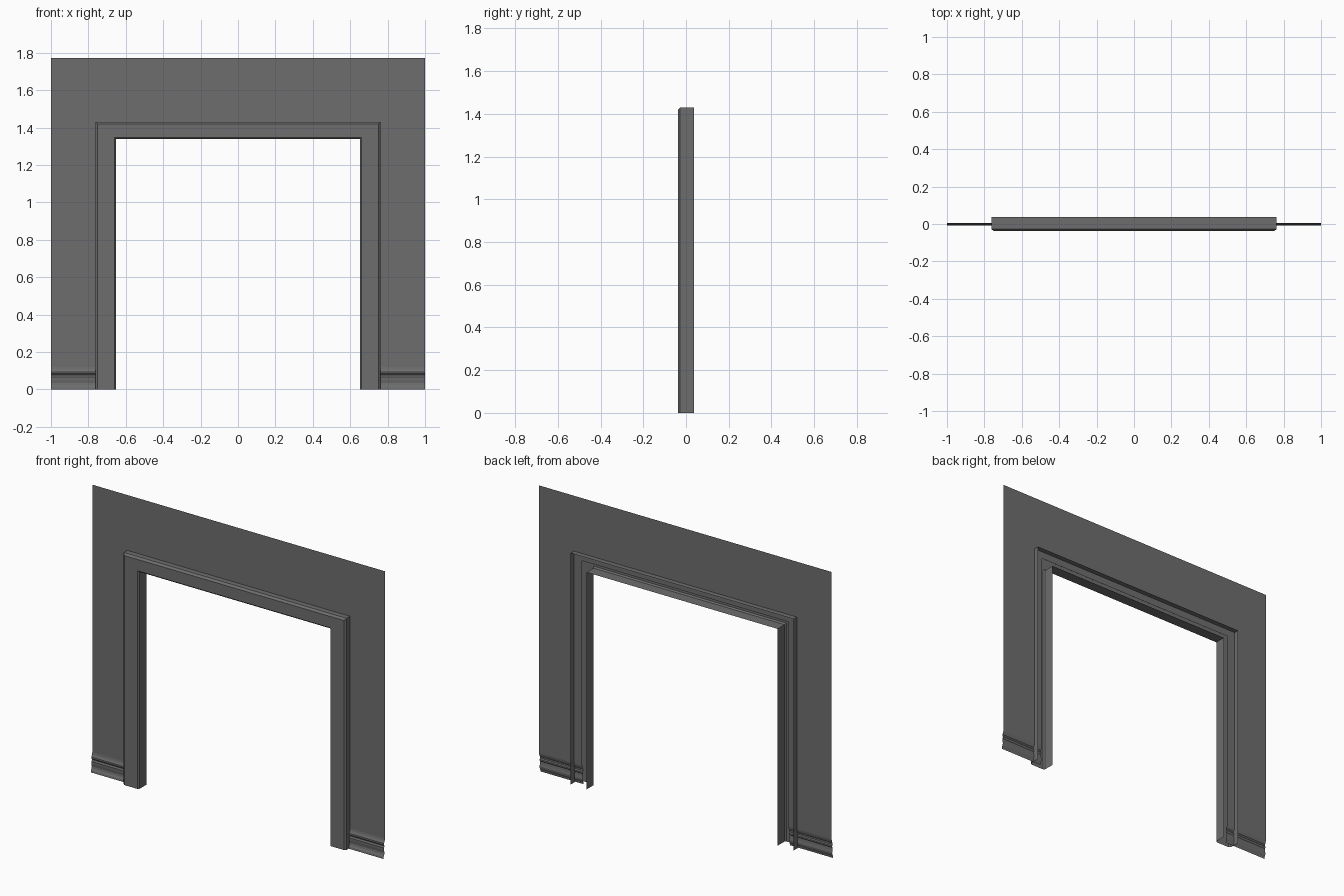
import bpy

if "Cube" in bpy.data.objects:
    bpy.data.objects.remove(bpy.data.objects["Cube"])

# One grey for the whole doorway
grey = bpy.data.materials.new("dark_grey")
grey.diffuse_color = (0.155, 0.155, 0.155, 1)
grey.use_nodes = True
grey.node_tree.nodes["Principled BSDF"].inputs["Base Color"].default_value = grey.diffuse_color


def make_object(name, verts, faces):
    mesh = bpy.data.meshes.new(name)
    mesh.from_pydata(verts, [], faces)
    mesh.materials.append(grey)
    ob = bpy.data.objects.new(name, mesh)
    bpy.context.collection.objects.link(ob)
    return ob


def sweep_arch(name, profile):
    """Sweep (half width, top height, depth) points up, across and down the opening."""
    verts, faces = [], []
    for w, h, y in profile:
        verts += [(-w, y, 0), (-w, y, h), (w, y, h), (w, y, 0)]
    for i in range(len(profile) - 1):
        a, b = i * 4, i * 4 + 4
        for k in range(3):
            faces.append((a + k, b + k, b + k + 1, a + k + 1)[::-1])
    ob = make_object(name, verts, faces)
    for p in ob.data.polygons:
        p.use_smooth = False
    return ob


WALL_Y = 0.006
SKIRT_TOP = 0.12

# Door frame: open-backed channel with bevelled inner and outer front edges
sweep_arch("door_frame", [
    (0.652, 1.340, 0.038),
    (0.652, 1.340, -0.030),
    (0.660, 1.348, -0.038),
    (0.750, 1.418, -0.038),
    (0.762, 1.430, -0.027),
    (0.762, 1.430, 0.038),
])

# Wall sheet: ends inside the frame channel, sits on top of the skirting
xi, zi, zt = 0.705, 1.385, 1.772
xs = (-1, -xi, xi, 1)
zs = (SKIRT_TOP, zi, zt)
verts = [(x, WALL_Y, z) for z in zs for x in xs]
make_object("wall", verts, [(0, 1, 5, 4), (2, 3, 7, 6),
                            (4, 5, 9, 8), (5, 6, 10, 9), (6, 7, 11, 10)])

# Skirting boards: moulded profile (depth, height) on each side of the opening
skirt = [(WALL_Y, SKIRT_TOP), (0.004, 0.108), (0.000, 0.098), (-0.004, 0.094),
         (-0.004, 0.084), (0.001, 0.078), (0.001, 0.072), (-0.003, 0.066),
         (-0.002, 0.050), (0.001, 0.034), (-0.001, 0.022), (-0.006, 0.012),
         (-0.008, 0.0)]
for name, x0, x1 in (("skirting_left", -1, -xi), ("skirting_right", xi, 1)):
    verts = [(x, y, z) for y, z in skirt for x in (x0, x1)]
    faces = [(2 * i + 2, 2 * i + 3, 2 * i + 1, 2 * i) for i in range(len(skirt) - 1)]
    make_object(name, verts, faces)
